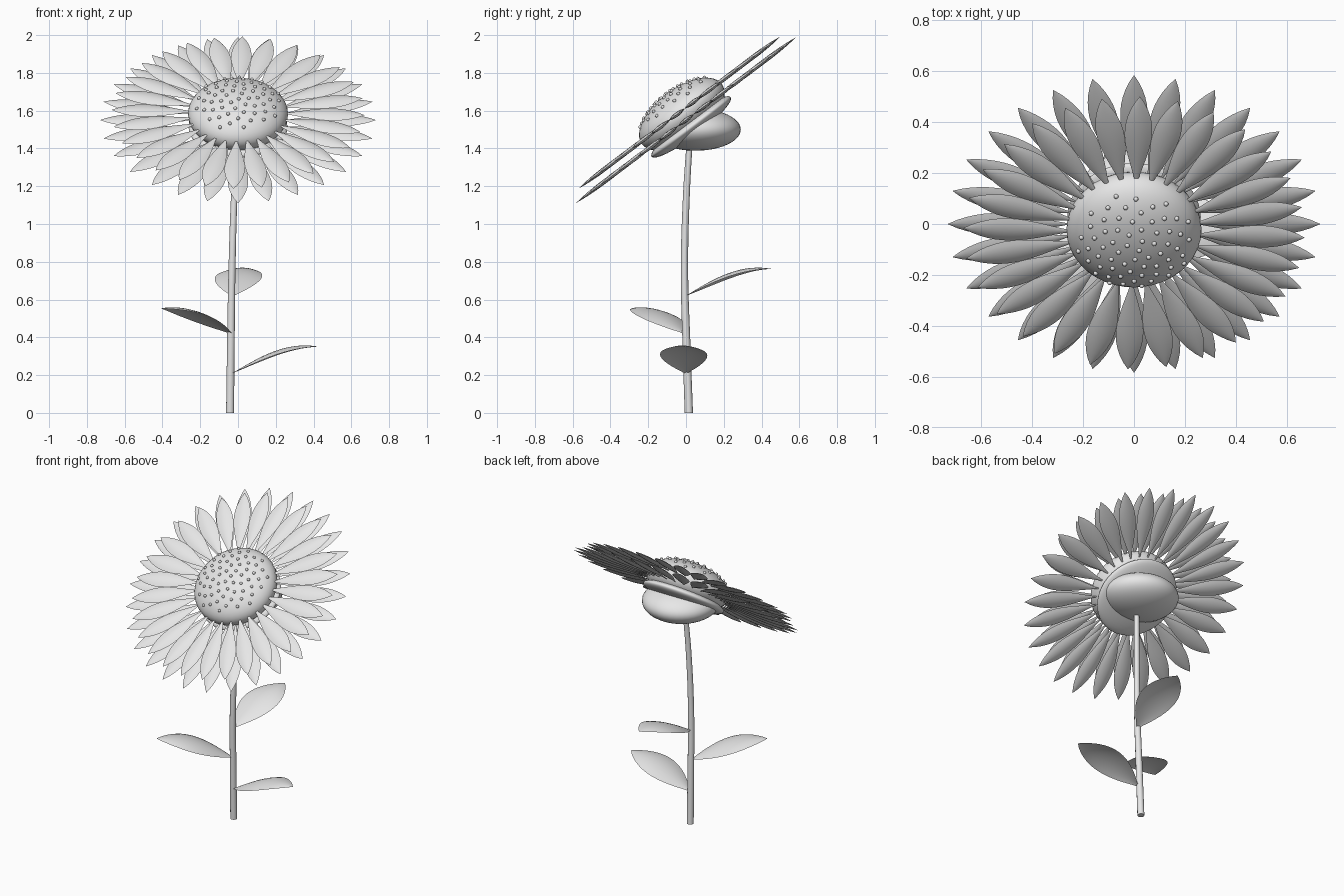
import bpy, bmesh, math
from mathutils import Matrix, Vector

if "Cube" in bpy.data.objects:
    bpy.data.objects.remove(bpy.data.objects["Cube"])

grey = bpy.data.materials.new("light grey")
grey.diffuse_color = (0.8, 0.8, 0.8, 1)
grey.use_nodes = True
grey.node_tree.nodes["Principled BSDF"].inputs["Base Color"].default_value = grey.diffuse_color
TILT = Matrix.Rotation(math.radians(37.0), 4, 'X')      # head leans towards the front


def finish(name, bm, matrix=Matrix()):
    bm.transform(matrix)
    me = bpy.data.meshes.new(name)
    bm.to_mesh(me)
    bm.free()
    me.materials.append(grey)
    ob = bpy.data.objects.new(name, me)
    bpy.context.collection.objects.link(ob)
    bpy.ops.object.select_all(action='DESELECT')
    ob.select_set(True)
    bpy.context.view_layer.objects.active = ob
    bpy.ops.object.shade_smooth_by_angle(angle=math.radians(40))
    return ob


def blade(bm, matrix, length, width, cup, lift, power, thick, rows=14, cols=6):
    """Pointed solid blade along +X: arched along, cupped across, lens-shaped in section."""
    rings = []
    for i in range(rows + 1):
        t = i / rows
        f = max(math.sin(math.pi * t ** power), 0.0) ** 0.85
        f = max(f, 0.06 if i == 0 else 0.008)
        top, low = [], []
        for j in range(cols + 1):
            s = 2 * j / cols - 1
            mid = lift(t) + cup * s * s * f
            h = thick / 2 * f * (1 - s * s)
            top.append(Vector((length * t, width / 2 * f * s, mid + h)))
            low.append(Vector((length * t, width / 2 * f * s, mid - h)))
        loop = top + low[-2:0:-1]
        rings.append([bm.verts.new(matrix @ v) for v in loop])
    n = len(rings[0])
    for a, b in zip(rings, rings[1:]):
        for j in range(n):
            k = (j + 1) % n
            bm.faces.new((a[j], b[j], b[k], a[k]))
    bm.faces.new(rings[0])
    bm.faces.new(rings[-1][::-1])


def ellipsoid(name, radii, matrix):
    bm = bmesh.new()
    bmesh.ops.create_uvsphere(bm, u_segments=40, v_segments=24, radius=1)
    finish(name, bm, matrix @ Matrix.Diagonal((*radii, 1)))


# Two rings of petals
def petal_ring(name, centre, inner, outer, turn, count=28):
    bm = bmesh.new()
    for k in range(count):
        spin = Matrix.Rotation(2 * math.pi * k / count + turn, 4, 'Z')
        blade(bm, spin @ Matrix.Translation((inner, 0, 0)), outer - inner, 0.108,
              0.0, lambda t: 0.0, 1.4, 0.024)
    bmesh.ops.recalc_face_normals(bm, faces=bm.faces)
    finish(name, bm, Matrix.Translation(centre) @ TILT)


petal_ring("back_petals", (0, 0, 1.55), 0.235, 0.73, 0.0)
petal_ring("front_petals", (0, -0.035, 1.59), 0.225, 0.67, math.radians(-2))

# Seed disc, the rounded rim behind the petals, and the bowl underneath
HEAD = Matrix.Translation((0, -0.022, 1.582)) @ TILT
DOME = (0.265, 0.265, 0.135)
ellipsoid("seed_disc", DOME, HEAD)
ellipsoid("disc_rim", (0.262, 0.262, 0.05),
          Matrix.Translation((0, 0, 1.55)) @ TILT @ Matrix.Translation((0, 0, -0.045)))
ellipsoid("bowl", (0.24, 0.24, 0.112), Matrix.Translation((0, 0.05, 1.5)))

# Seeds in a spiral over the dome
bm = bmesh.new()
SEEDS = 64
for i in range(SEEDS):
    r = 0.232 * math.sqrt((i + 0.5) / SEEDS)
    a = i * math.radians(137.508)
    z = DOME[2] * math.sqrt(1 - (r / DOME[0]) ** 2)
    bmesh.ops.create_uvsphere(bm, u_segments=10, v_segments=6, radius=0.0095,
                              matrix=Matrix.Translation((r * math.cos(a), r * math.sin(a), z + 0.002)))
finish("seeds", bm, HEAD)

# Gently bent, tapering stem
PATH = [(-0.042, 0.015, 0, 0.022), (-0.038, 0.003, 0.35, 0.021), (-0.032, -0.008, 0.75, 0.0195),
        (-0.02, 0.002, 1.15, 0.018), (-0.004, 0.02, 1.45, 0.016)]
curve = bpy.data.curves.new("stem_path", 'CURVE')
curve.dimensions = '3D'
curve.bevel_depth = 1.0
curve.bevel_resolution = 3
curve.use_fill_caps = True
spline = curve.splines.new('BEZIER')
spline.bezier_points.add(len(PATH) - 1)
for p, (x, y, z, r) in zip(spline.bezier_points, PATH):
    p.co, p.radius = (x, y, z), r
    p.handle_left_type = p.handle_right_type = 'AUTO'
stem = bpy.data.objects.new("stem", curve)
bpy.context.collection.objects.link(stem)
curve.materials.append(grey)

# Three arched leaves around the stem
for name, base, heading, length, rise in (
        ("lower_leaf", (-0.03, 0.0, 0.21), -3, 0.455, 0.145),
        ("middle_leaf", (-0.035, -0.005, 0.42), 217, 0.465, 0.137),
        ("upper_leaf", (-0.03, 0.0, 0.62), 82, 0.455, 0.147)):
    bm = bmesh.new()
    blade(bm, Matrix(), length, 0.25, -0.02,
          lambda t: rise * math.sin(math.pi / 2 * 1.15 * t), 1.05, 0.008, rows=18, cols=8)
    bmesh.ops.recalc_face_normals(bm, faces=bm.faces)
    finish(name, bm, Matrix.Translation(base) @ Matrix.Rotation(math.radians(heading), 4, 'Z'))
